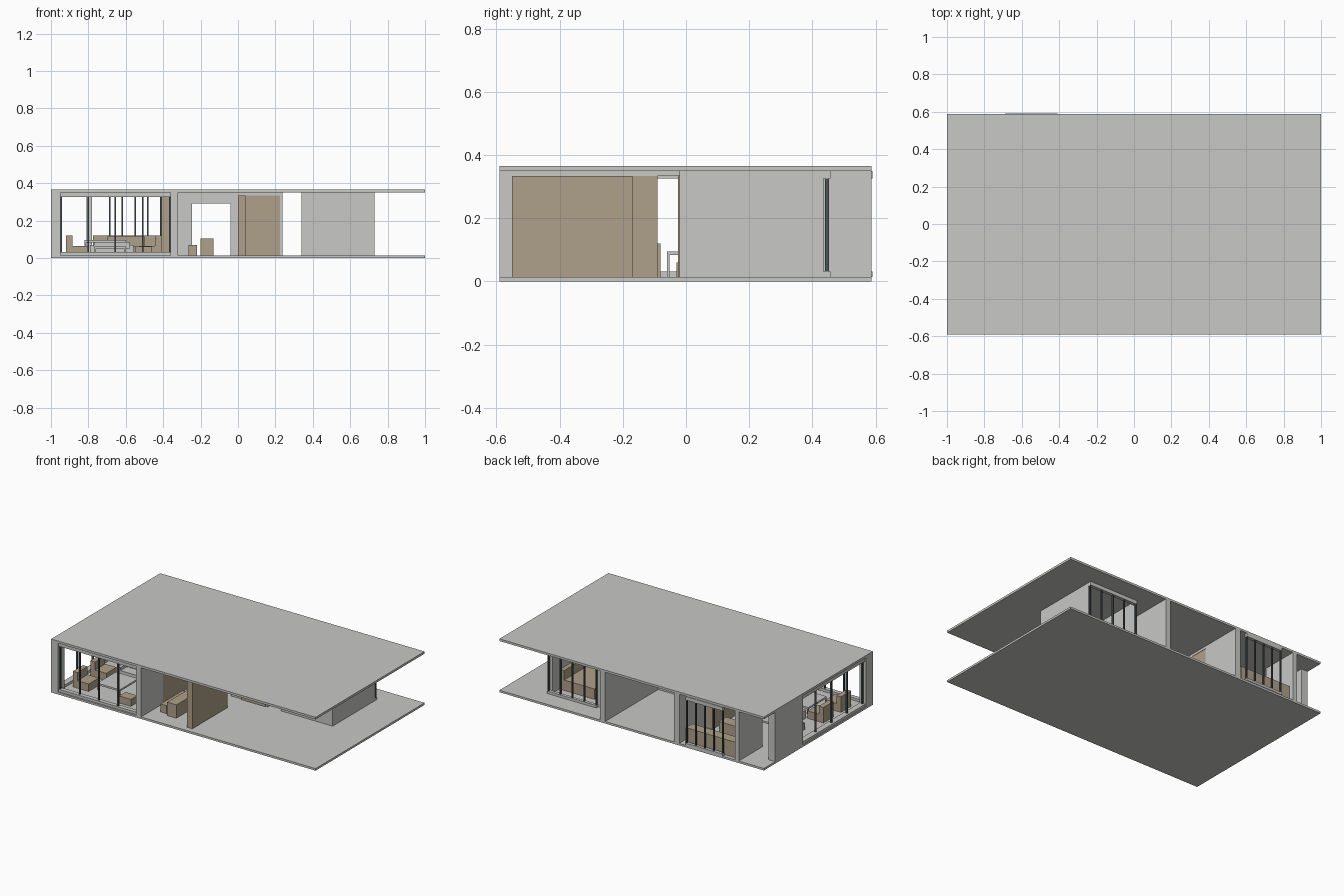
import bpy, bmesh

if "Cube" in bpy.data.objects:
    bpy.data.objects.remove(bpy.data.objects["Cube"])


def material(name, rgb):
    m = bpy.data.materials.new(name)
    m.diffuse_color = (*rgb, 1)
    m.use_nodes = True
    m.node_tree.nodes["Principled BSDF"].inputs["Base Color"].default_value = m.diffuse_color
    return m


GREY = material("concrete grey", (0.58, 0.58, 0.565))
WOOD = material("oak brown", (0.43, 0.355, 0.255))
DARK = material("metal dark", (0.075, 0.088, 0.098))


def boxes(name, mat, *parts):
    """One object made of boxes given as (x0, x1, y0, y1, z0, z1)."""
    bm = bmesh.new()
    for x0, x1, y0, y1, z0, z1 in parts:
        vs = bmesh.ops.create_cube(bm, size=1)["verts"]
        for v in vs:
            v.co = (x0 + (x1 - x0) * (v.co.x + 0.5),
                    y0 + (y1 - y0) * (v.co.y + 0.5),
                    z0 + (z1 - z0) * (v.co.z + 0.5))
    me = bpy.data.meshes.new(name)
    bm.to_mesh(me)
    bm.free()
    me.materials.append(mat)
    ob = bpy.data.objects.new(name, me)
    bpy.context.collection.objects.link(ob)
    return ob


F, C = 0.014, 0.35      # floor top and ceiling
B, Y = -0.59, 0.587     # front and back edges


def window(name, along, a, b, c, depth, panes):
    """Top and bottom rails in grey with slim dark posts between the panes."""
    def span(u0, u1, d, z0, z1):
        if along == "x":
            return (u0, u1, c - d / 2, c + d / 2, z0, z1)
        return (c - d / 2, c + d / 2, u0, u1, z0, z1)
    boxes(name + "_rails", GREY, span(a, b, depth, F, 0.031),
          span(a, b, depth, 0.325, C))
    w = 0.004
    posts = []
    for i in range(panes + 1):
        u = a + w + (b - a - 2 * w) * i / panes
        posts.append(span(u - w, u + w, 0.012, 0.031, 0.325))
    boxes(name + "_posts", DARK, *posts)


# Slabs
boxes("floor_slab", GREY, (-1, 1, B, Y, 0, F))
boxes("roof_slab", GREY, (-1, 1, B, Y, C, 0.365))

# Left outer wall either side of its window
boxes("left_wall", GREY, (-1, -0.95, B, -0.515, F, C),
      (-1, -0.95, 0.165, 0.465, F, C))

# Cross walls
boxes("living_wall", GREY, (-0.36, -0.32, B, -0.355, F, C),
      (-0.36, -0.32, 0.30, Y, F, C),
      (-0.36, -0.32, -0.355, 0.30, 0.333, C))
boxes("kitchen_side_wall", GREY, (-0.81, -0.78, 0.33, Y, F, C))
boxes("middle_wall", GREY, (0.20, 0.238, -0.02, Y, F, C))

# Wall with a doorway beside the hall
boxes("doorway_wall", GREY, (-0.32, -0.245, -0.018, 0.015, F, C),
      (-0.04, 0.20, -0.018, 0.015, F, C),
      (-0.245, -0.04, -0.018, 0.015, 0.29, C))
boxes("hall_door", WOOD, (0.04, 0.225, -0.026, -0.018, F, 0.335))

# Bedroom shell
boxes("bedroom_walls", GREY, (0.34, 0.73, -0.02, 0.005, F, C),
      (0.705, 0.73, 0.005, 0.435, F, C),
      (0.34, 0.365, 0.005, 0.435, F, C))

# Windows
window("front_window", "x", -0.95, -0.36, -0.565, 0.03, 4)
window("left_window", "y", -0.515, 0.165, -0.975, 0.04, 4)
window("back_window", "x", -0.69, -0.41, 0.58, 0.022, 4)
window("bedroom_window", "x", 0.36, 0.73, 0.446, 0.022, 4)

# Full height joinery
boxes("entry_screen", WOOD, (0, 0.04, -0.55, -0.17, F, 0.333))
boxes("tall_cupboards", WOOD, (-0.41, -0.322, -0.355, -0.09, F, 0.333),
      (-0.41, -0.322, -0.02, 0.30, F, 0.333))

# Kitchen run and island
boxes("kitchen_counter", WOOD, (-0.775, -0.39, 0.49, 0.56, F, 0.12))
boxes("kitchen_island", WOOD, (-0.70, -0.50, 0.28, 0.36, F, 0.115))

# Bar and bench
boxes("desk", WOOD, (-0.20, -0.13, -0.48, -0.20, F, 0.105))
boxes("bench", WOOD, (-0.265, -0.22, -0.46, -0.22, F, 0.068))

# Bed
boxes("bed", WOOD, (0.44, 0.70, 0.08, 0.36, F, 0.085),
      (0.67, 0.70, 0.08, 0.36, 0.085, 0.15))


def chair(name, x, y, w, d, side):
    """Block seat with a backrest at the left (-1) or right (1)."""
    bx = x if side < 0 else x + w - 0.035
    boxes(name, WOOD, (x, x + w, y, y + d, F, 0.065),
          (bx, bx + 0.035, y, y + d, 0.065, 0.12))


# Living room
chair("left_armchair", -0.92, -0.47, 0.12, 0.11, -1)
chair("second_armchair", -0.92, -0.28, 0.12, 0.11, -1)
chair("right_armchair", -0.53, -0.20, 0.12, 0.12, 1)
boxes("stool", WOOD, (-0.55, -0.46, -0.50, -0.43, F, 0.062))


def table(name, x0, x1, y0, y1, h):
    t = 0.008
    legs = [(x, x + t, y, y + t, F, h - 0.012)
            for x in (x0, x1 - t) for y in (y0, y1 - t)]
    boxes(name, GREY, (x0, x1, y0, y1, h - 0.012, h), *legs)


table("coffee_table", -0.77, -0.60, -0.42, -0.22, 0.06)
table("dining_table", -0.82, -0.60, -0.06, 0.16, 0.095)

# Low sofa with back and arms
boxes("sofa", GREY, (-0.77, -0.58, -0.17, -0.10, F, 0.05),
      (-0.77, -0.58, -0.10, -0.08, F, 0.085),
      (-0.79, -0.77, -0.17, -0.08, F, 0.07),
      (-0.58, -0.56, -0.17, -0.08, F, 0.07))

# Dining stools in two rows
boxes("dining_stools", WOOD,
      *[(x, x + 0.04, y, y + 0.04, F, 0.06)
        for x in (-0.88, -0.58) for y in (-0.03, 0.07)])
